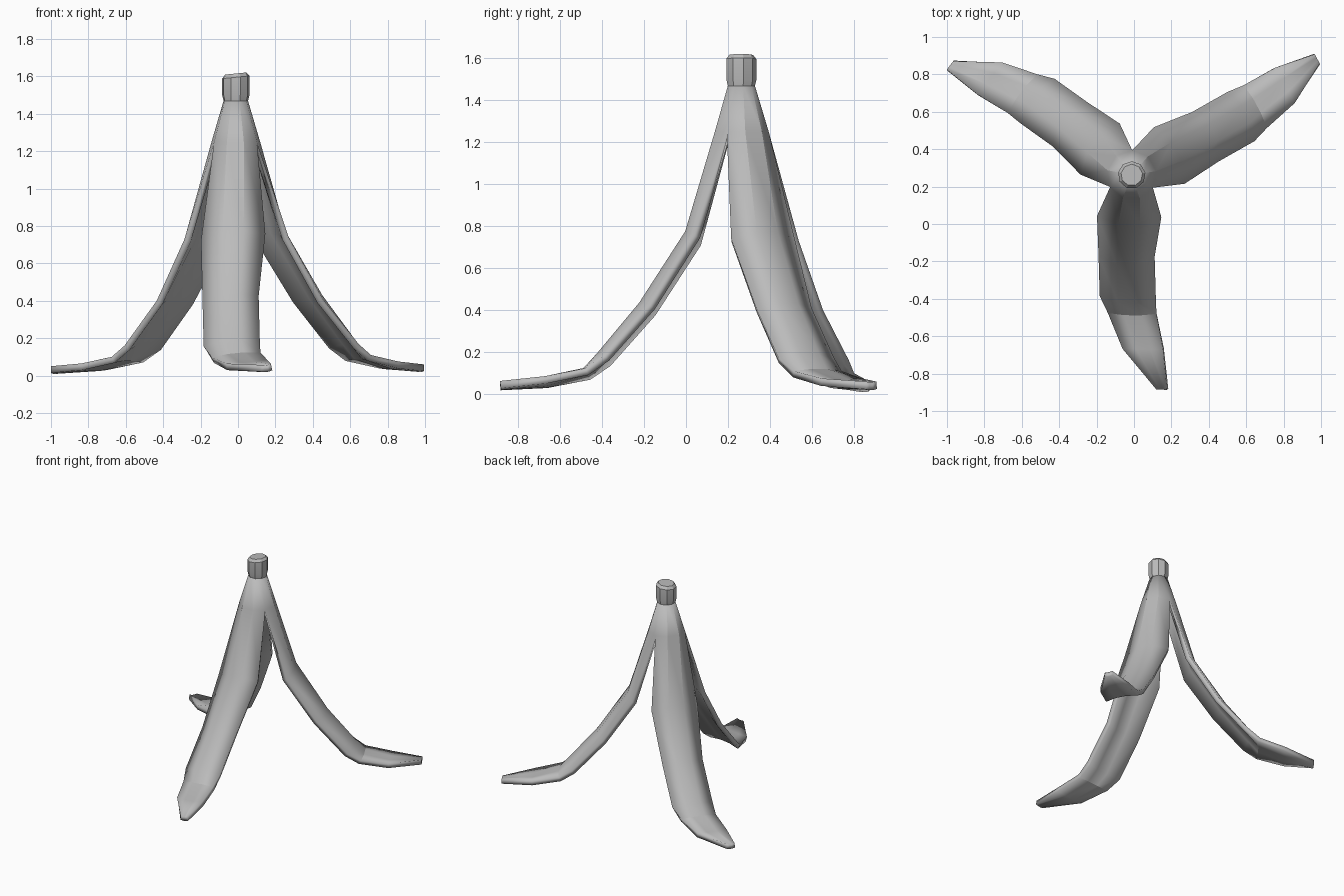
import bpy
import bmesh
import math

cube = bpy.data.objects.get("Cube")
if cube:
    bpy.data.objects.remove(cube, do_unlink=True)

HUB_X, HUB_Y = -0.012, 0.262
ACROSS = (-1, -1 / 3, 1 / 3, 1)

grey = bpy.data.materials.new("peel_grey")
grey.use_nodes = True
colour = (0.5, 0.5, 0.5, 1)
grey.diffuse_color = colour
grey.node_tree.nodes["Principled BSDF"].inputs["Base Color"].default_value = colour


def polar(azimuth, radius, side, z):
    """Point at a distance along an azimuth, shifted sideways."""
    c, s = math.cos(azimuth), math.sin(azimuth)
    return (HUB_X + radius * c - side * s, HUB_Y + radius * s + side * c, z)


def finish(bm, name):
    mesh = bpy.data.meshes.new(name)
    bm.to_mesh(mesh)
    bm.free()
    mesh.materials.append(grey)
    obj = bpy.data.objects.new(name, mesh)
    bpy.context.collection.objects.link(obj)
    bpy.ops.object.select_all(action="DESELECT")
    obj.select_set(True)
    bpy.context.view_layer.objects.active = obj
    bpy.ops.object.shade_smooth_by_angle(angle=math.radians(28))
    return obj


def bridge(bm, upper, lower):
    for i in range(len(upper) - 1):
        bm.faces.new((upper[i], lower[i], lower[i + 1], upper[i + 1]))


def ring(bm, radius, z, tilt=0.0):
    """Closed nine-sided loop around the hub."""
    loop = []
    for i in range(9):
        a = math.radians(-151 + 40 * i)
        loop.append(bm.verts.new(polar(a, radius, 0, z + tilt * radius * math.cos(a))))
    return loop + loop[:1]


# Strip stations: ridge radius, ridge z, sideways curl, half width, edge radius, edge z
STATIONS = (
    (0.265, 0.77, -0.01, 0.172, 0.222, 0.74),
    (0.485, 0.43, -0.02, 0.150, 0.435, 0.41),
    (0.685, 0.19, -0.01, 0.150, 0.650, 0.17),
    (0.750, 0.12, 0.015, 0.130, 0.740, 0.11),
    (0.930, 0.07, 0.075, 0.108, 0.930, 0.075),
    (1.145, 0.055, 0.18, 0.028, 1.145, 0.06),
)
# Per strip: azimuth, length factor, curl factor, roll, height shift
STRIPS = (
    (-91, 1.0, 1.0, 0.10, 0.0),
    (28.5, 1.02, 0.4, 0.0, 0.0),
    (142.5, 0.985, 0.7, 0.0, -0.01),
)

# Peel: neck cone that splits into three hanging strips
bm = bmesh.new()
neck = ring(bm, 0.066, 1.47)
split = ring(bm, 0.132, 1.25)
bridge(bm, neck, split)
for k, (degrees, length, curl, roll, shift) in enumerate(STRIPS):
    azimuth = math.radians(degrees)
    previous = split[3 * k:3 * k + 4]
    for ridge_r, ridge_z, side, half, edge_r, edge_z in STATIONS:
        row = []
        for t in ACROSS:
            r, z = (edge_r, edge_z) if abs(t) == 1 else (ridge_r, ridge_z)
            z += shift + roll * t * half
            row.append(bm.verts.new(polar(azimuth, r * length, side * curl + t * half, z)))
        bridge(bm, previous, row)
        previous = row
peel = finish(bm, "peel")
shell = peel.modifiers.new("thickness", "SOLIDIFY")
shell.thickness = 0.036
shell.offset = -1

# Stem: short nine-sided stub with a slanted, bevelled top
bm = bmesh.new()
loops = [ring(bm, r, z, tilt) for r, z, tilt in (
    (0.062, 1.45, 0), (0.074, 1.5, 0), (0.074, 1.595, 0.1), (0.058, 1.615, 0.1))]
for upper, lower in zip(loops[1:], loops):
    bridge(bm, upper, lower)
bm.faces.new(loops[-1][:-1])
bm.faces.new(loops[0][-2::-1])
finish(bm, "stem")
